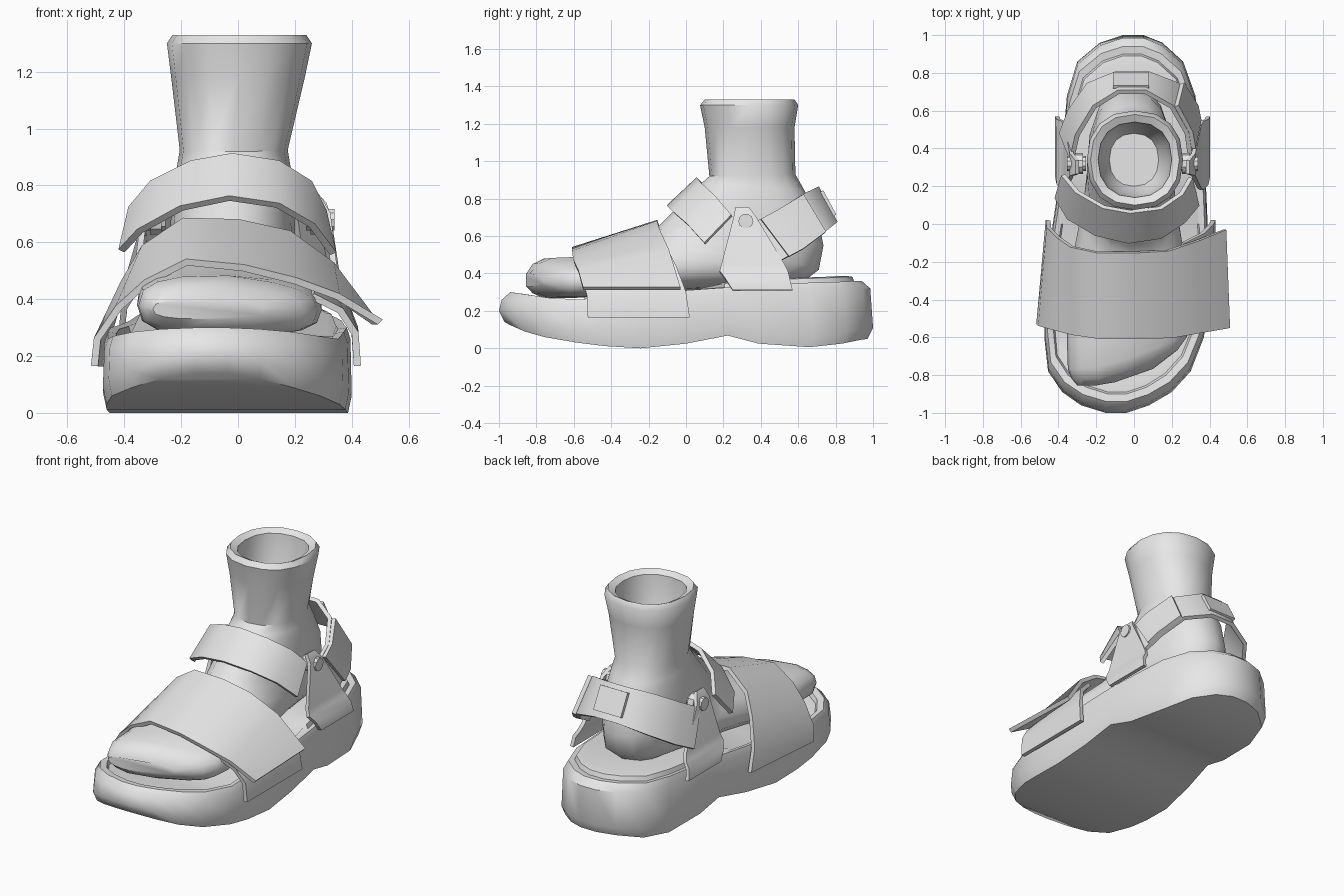
import bpy, bmesh, math
from mathutils import Vector

grey = bpy.data.materials.new("plain_grey")
grey.diffuse_color = (0.8, 0.8, 0.8, 1)


def finish(name, bm, thickness=0.0, angle=35):
    """Turn a bmesh into a named object, with optional thickness and smooth shading."""
    bmesh.ops.recalc_face_normals(bm, faces=bm.faces)
    me = bpy.data.meshes.new(name)
    bm.to_mesh(me)
    bm.free()
    me.materials.append(grey)
    ob = bpy.data.objects.new(name, me)
    bpy.context.collection.objects.link(ob)
    bpy.ops.object.select_all(action='DESELECT')
    ob.select_set(True)
    bpy.context.view_layer.objects.active = ob
    if thickness:
        mod = ob.modifiers.new("thickness", 'SOLIDIFY')
        mod.thickness = thickness
        mod.offset = 0
        bpy.ops.object.modifier_apply(modifier=mod.name)
    bpy.ops.object.shade_smooth_by_angle(angle=math.radians(angle))
    return ob


def bridge(bm, a, b):
    n = len(a)
    for i in range(n):
        bm.faces.new((a[i], a[(i + 1) % n], b[(i + 1) % n], b[i]))


def pair_cap(bm, ring):
    """Close a ring whose points mirror each other, with cross strips."""
    n = len(ring)
    for i in range(n // 2 - 1):
        bm.faces.new((ring[i], ring[i + 1], ring[n - 2 - i], ring[n - 1 - i]))


def band(name, edge_a, edge_b, thickness=0.025):
    """Strap lofted between two edges."""
    bm = bmesh.new()
    a = [bm.verts.new(p) for p in edge_a]
    b = [bm.verts.new(p) for p in edge_b]
    for i in range(len(a) - 1):
        bm.faces.new((a[i], a[i + 1], b[i + 1], b[i]))
    return finish(name, bm, thickness)


# Sole stations: y, left x, right x, underside z, rim z
stations = [
    (-1.00, -0.15, -0.04, 0.14, 0.30), (-0.96, -0.28, 0.08, 0.12, 0.295),
    (-0.89, -0.38, 0.20, 0.09, 0.285), (-0.78, -0.455, 0.30, 0.06, 0.27),
    (-0.60, -0.475, 0.37, 0.03, 0.26), (-0.45, -0.475, 0.39, 0.012, 0.285),
    (-0.25, -0.465, 0.40, 0.0, 0.30), (0.00, -0.43, 0.39, 0.025, 0.31),
    (0.23, -0.395, 0.38, 0.068, 0.325), (0.40, -0.38, 0.36, 0.025, 0.335),
    (0.68, -0.355, 0.325, 0.006, 0.35), (0.86, -0.30, 0.26, 0.025, 0.355),
    (0.96, -0.18, 0.15, 0.045, 0.36), (1.00, -0.06, 0.05, 0.05, 0.36)]


def sole_ring(bm, scale, end_in, height):
    left, right = [], []
    for y, xl, xr, zb, zt in stations:
        cx = (xl + xr) / 2 if abs(y) < 0.9 else -0.04
        z = height(y, zb, zt)
        yy = y * (1 - end_in)
        left.append(bm.verts.new((cx + (xl - cx) * scale, yy, z)))
        right.append(bm.verts.new((cx + (xr - cx) * scale, yy, z)))
    return left + right[::-1]


bm = bmesh.new()
layers = [
    (0.97, 0.03, lambda y, b, t: b),
    (1.00, 0.00, lambda y, b, t: b + 0.06),
    (0.99, 0.03 / 2, lambda y, b, t: t - 0.04),
    (0.96, 0.06, lambda y, b, t: t),
    (0.89, 0.10, lambda y, b, t: t - 0.005),
    (0.87, 0.11, lambda y, b, t: t - 0.03 if y < 0.1 else t + 0.022),
    (0.82, 0.14, lambda y, b, t: t - 0.03 if y < 0.1 else t + 0.027)]
rings = [sole_ring(bm, *l) for l in layers]
for a, b in zip(rings, rings[1:]):
    bridge(bm, a, b)
pair_cap(bm, rings[0])
pair_cap(bm, rings[-1])
finish("sole", bm, angle=40)

# Foot rings: front y, front z, back y, back z, half width, centre x, toe slant
foot = [
    (0.20, 1.00, 0.48, 1.00, 0.13, 0.0, 0), (0.155, 1.10, 0.52, 1.10, 0.175, 0.0, 0),
    (0.14, 1.31, 0.54, 1.31, 0.195, 0.005, 0), (0.10, 1.33, 0.58, 1.33, 0.235, 0.005, 0),
    (0.075, 1.30, 0.60, 1.30, 0.255, 0.005, 0), (0.10, 1.18, 0.58, 1.18, 0.235, 0.0, 0),
    (0.125, 0.92, 0.585, 0.93, 0.19, -0.015, 0), (0.08, 0.88, 0.63, 0.85, 0.20, -0.015, 0),
    (0.00, 0.80, 0.70, 0.72, 0.215, -0.015, 0), (-0.08, 0.72, 0.735, 0.55, 0.22, -0.02, 0),
    (-0.12, 0.68, 0.71, 0.42, 0.23, -0.02, 0), (-0.15, 0.65, 0.62, 0.35, 0.23, -0.02, 0),
    (-0.20, 0.62, 0.35, 0.33, 0.25, -0.025, 0), (-0.30, 0.58, 0.00, 0.31, 0.29, -0.03, 0.05),
    (-0.42, 0.54, -0.30, 0.29, 0.32, -0.03, 0.15), (-0.62, 0.49, -0.62, 0.27, 0.325, -0.03, 0.3),
    (-0.76, 0.485, -0.78, 0.27, 0.315, -0.035, 0.4), (-0.82, 0.455, -0.82, 0.29, 0.28, -0.05, 0.4),
    (-0.855, 0.40, -0.855, 0.33, 0.20, -0.10, 0.35)]
bm = bmesh.new()
rings = []
for fy, fz, by, bz, hw, cx, slant in foot:
    power = 0.7 if slant > 0.1 else 0.88
    ring = []
    for k in range(16):
        t = 2 * math.pi * k / 16
        c, s = math.cos(t), math.sin(t)
        x = cx + hw * math.copysign(abs(c) ** power, c)
        f = (1 + math.copysign(abs(s) ** power, s)) / 2
        y = by + (fy - by) * f + slant * max(0, x + 0.15)
        z = bz + (fz - bz) * f - slant * 0.3 * max(0, x + 0.05) * f
        ring.append(bm.verts.new((x, y, z)))
    rings.append(ring)
for a, b in zip(rings, rings[1:]):
    bridge(bm, a, b)
bm.faces.new(rings[0])
bm.faces.new(rings[-1])
finish("foot", bm, angle=45)

# Wide front strap with its loose end, and the tab below it
band("front_strap",
     [(-.505, -.53, .165), (-.495, -.54, .26), (-.42, -.56, .37), (-.32, -.585, .46),
      (-.18, -.605, .53), (.02, -.605, .51), (.2, -.6, .465), (.35, -.575, .41), (.5, -.55, .32)],
     [(-.455, .02, .165), (-.45, -.02, .30), (-.40, -.07, .46), (-.33, -.12, .58),
      (-.19, -.15, .675), (0, -.15, .67), (.18, -.14, .63), (.33, -.09, .52), (.48, -.03, .32)])
band("front_strap_tab",
     [(.42, -.525, .165), (.412, -.53, .28), (.36, -.55, .36), (.26, -.56, .41)],
     [(.42, .02, .165), (.41, 0, .3), (.36, -.05, .43), (.26, -.1, .53)])

# Instep strap
band("instep_strap",
     [(-.41, .14, .57), (-.345, .03, .64), (-.2, -.055, .72), (-.03, -.095, .755),
      (.14, -.07, .73), (.26, .01, .66), (.335, .1, .56)],
     [(-.375, .26, .72), (-.30, .17, .81), (-.16, .09, .88), (-.02, .065, .905),
      (.14, .085, .88), (.25, .16, .81), (.30, .245, .71)])

# Heel strap, its overlapping end and the fastening plate
band("heel_strap",
     [(-.33, .34, .66), (-.3, .47, .73), (-.21, .62, .82), (-.08, .7, .86),
      (.06, .7, .86), (.2, .62, .82), (.28, .48, .73), (.30, .34, .66)],
     [(-.385, .48, .47), (-.34, .6, .53), (-.24, .74, .62), (-.09, .80, .67),
      (.07, .80, .67), (.23, .74, .62), (.31, .62, .53), (.34, .49, .46)])
band("heel_strap_overlap",
     [(.225, .625, .82), (.30, .485, .735), (.315, .40, .69)],
     [(.255, .745, .62), (.33, .625, .53), (.345, .55, .49)])
band("fastening_plate",
     [(-.11, .725, .84), (.08, .725, .84)], [(-.11, .795, .71), (.08, .795, .71)], 0.02)

# Triangular side anchors and their buckle pins
for side, word in ((1, "right"), (-1, "left")):
    off = 0.0 if side > 0 else 0.015
    rows = [(.285, .75, .265, .335), (.315, .70, .255, .375), (.345, .45, .19, .525),
            (.36, .41, .18, .545), (.385, .37, .21, .555), (.392, .31, .25, .57)]
    band("side_anchor_" + word,
         [(side * (x + off), y0, z) for x, z, y0, y1 in rows],
         [(side * (x + off), y1, z) for x, z, y0, y1 in rows], 0.022)
    for r, depth, x, label in ((0.055, 0.04, 0.275, "buckle_pin_"), (0.04, 0.10, 0.29, "buckle_axle_")):
        bm = bmesh.new()
        bmesh.ops.create_cone(bm, cap_ends=True, segments=10, radius1=r, radius2=r, depth=depth)
        for v in bm.verts:
            v.co = Vector((v.co.z + side * (x + off), v.co.y + 0.32, v.co.x + 0.68))
        finish(label + word, bm)
